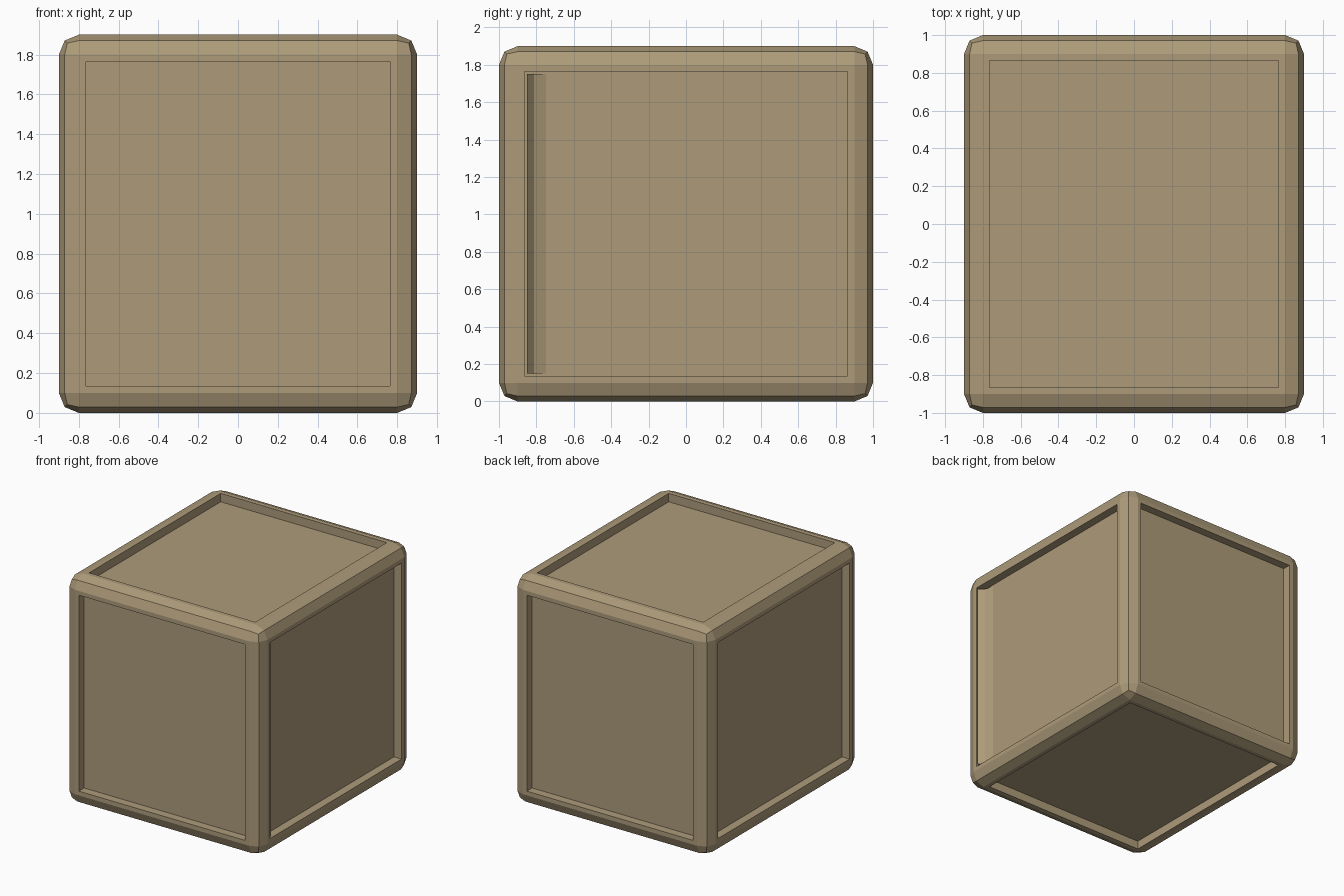
import bpy, bmesh
from mathutils import Vector

if "Cube" in bpy.data.objects:
    bpy.data.objects.remove(bpy.data.objects["Cube"])

SIZE = Vector((1.8, 2.0, 1.9))
BEVEL, RIM, DEPTH = 0.1, 0.05, 0.07

mat = bpy.data.materials.new("tan")
mat.diffuse_color = (0.42, 0.33, 0.195, 1)
mat.use_nodes = True
mat.node_tree.nodes["Principled BSDF"].inputs["Base Color"].default_value = mat.diffuse_color


def finish(bm, name):
    bmesh.ops.recalc_face_normals(bm, faces=bm.faces[:])
    mesh = bpy.data.meshes.new(name)
    bm.to_mesh(mesh)
    bm.free()
    mesh.materials.append(mat)
    obj = bpy.data.objects.new(name, mesh)
    bpy.context.collection.objects.link(obj)
    return obj


# Crate body: box with two-segment rounded edges
bm = bmesh.new()
bmesh.ops.create_cube(bm, size=1)
for v in bm.verts:
    v.co = Vector((v.co.x * SIZE.x, v.co.y * SIZE.y, v.co.z * SIZE.z + SIZE.z / 2))
bmesh.ops.bevel(bm, geom=bm.edges[:], offset=BEVEL, offset_type='OFFSET',
                segments=2, profile=0.5, affect='EDGES')

# Recessed panel on each of the six sides
panels = sorted(bm.faces, key=lambda f: f.calc_area())[-6:]
bmesh.ops.inset_individual(bm, faces=panels, thickness=RIM, depth=0)
bmesh.ops.inset_individual(bm, faces=panels, thickness=0, depth=-DEPTH)
for v in bm.verts:
    if abs(abs(v.co.x) - 0.75) < 0.004:
        v.co.x = 0.76 if v.co.x > 0 else -0.76
finish(bm, "crate_body")

# Rounded fillet along the front edge of the right panel
profile = [(0.90, -0.85), (0.855, -0.812), (0.83, -0.748), (0.83, -0.85)]
bm = bmesh.new()
base = bm.faces.new([bm.verts.new((x, y, 0.15)) for x, y in profile])
ext = bmesh.ops.extrude_face_region(bm, geom=[base], use_keep_orig=True)
top = [g for g in ext["geom"] if isinstance(g, bmesh.types.BMVert)]
bmesh.ops.translate(bm, verts=top, vec=(0, 0, 1.6))
finish(bm, "right_panel_fillet")
